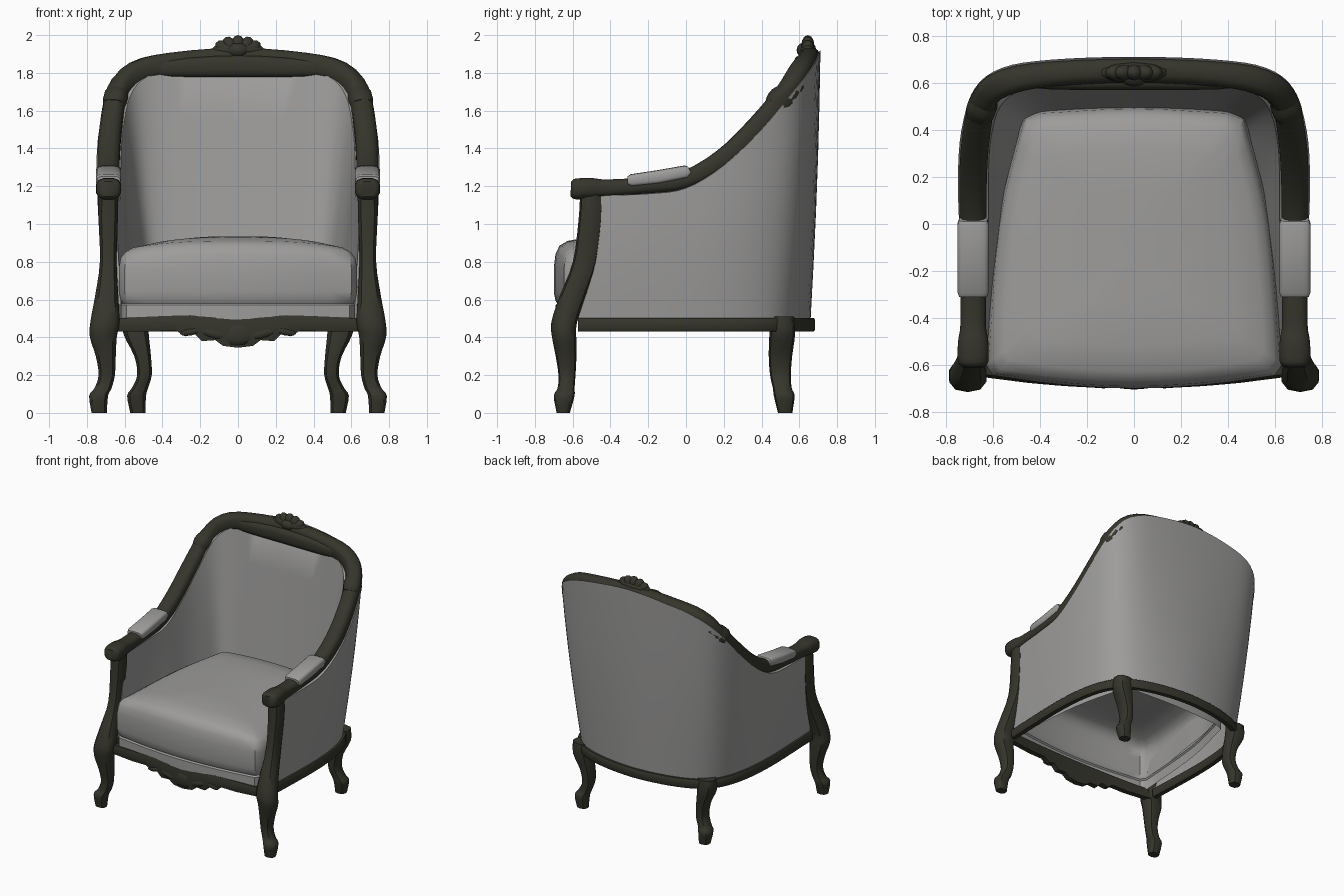
import bpy, bmesh, math
from mathutils import Vector

cube = bpy.data.objects.get("Cube")
if cube:
    bpy.data.objects.remove(cube, do_unlink=True)


def material(name, rgb):
    m = bpy.data.materials.new(name)
    m.use_nodes = True
    m.diffuse_color = (*rgb, 1)
    m.node_tree.nodes["Principled BSDF"].inputs["Base Color"].default_value = (*rgb, 1)
    return m


WOOD = material("dark olive wood", (0.036, 0.036, 0.025))
FABRIC = material("warm grey fabric", (0.34, 0.335, 0.33))
parts = []


def finish(name, bm, mat):
    bmesh.ops.recalc_face_normals(bm, faces=bm.faces)
    me = bpy.data.meshes.new(name)
    bm.to_mesh(me)
    bm.free()
    me.materials.append(mat)
    ob = bpy.data.objects.new(name, me)
    bpy.context.collection.objects.link(ob)
    parts.append(ob)


def grid(name, rows, mat, start=True, closed=True):
    """Skin a list of rings, capping the end and optionally the start."""
    bm = bmesh.new()
    rings = [[bm.verts.new(p) for p in row] for row in rows]
    n = len(rings[0])
    for a, b in zip(rings, rings[1:]):
        for i in range(n if closed else n - 1):
            j = (i + 1) % n
            bm.faces.new((a[i], a[j], b[j], b[i]))
    if start:
        bm.faces.new(rings[0])
    bm.faces.new(rings[-1])
    finish(name, bm, mat)


def smooth(pts, steps=4):
    """Catmull-Rom through tuples of any length."""
    pts = [Vector(p) for p in pts]
    ext = [pts[0] * 2 - pts[1]] + pts + [pts[-1] * 2 - pts[-2]]
    out = []
    for a, b, c, d in zip(ext, ext[1:], ext[2:], ext[3:]):
        for k in range(steps):
            t = k / steps
            out.append((b * 2 + (c - a) * t + (a * 2 - b * 5 + c * 4 - d) * t * t
                        + (b * 3 - a - c * 3 + d) * t ** 3) * 0.5)
    return out + [pts[-1]]


def both(half):
    """Continue a side-to-centre path to the other side."""
    return half + [(-p[0], *p[1:]) for p in reversed(half[:-1])]


def oval(n, power):
    f = lambda v: math.copysign(abs(v) ** power, v)
    return [(f(math.cos(a)), f(math.sin(a)))
            for a in (2 * math.pi * (i + 0.5) / n for i in range(n))]


def sweep(name, path, mat, n=12, power=0.7):
    """Path points are x, y, z, half width, half height."""
    rows = []
    for i, p in enumerate(path):
        c = Vector(p[:3])
        t = Vector(path[min(i + 1, len(path) - 1)][:3]) - Vector(path[max(i - 1, 0)][:3])
        t.normalize()
        side = t.cross(Vector((0, 0, 1))).normalized()
        up = side.cross(t)
        rows.append([c + side * u * p[3] + up * v * p[4] for u, v in oval(n, power)])
    grid(name, rows, mat)


def leg(name, stations, s):
    """Level rings at x, y, z, half width, half depth."""
    grid(name, [[(s * (p[0] + u * p[3]), p[1] + v * p[4], p[2]) for u, v in oval(10, 0.8)]
                for p in smooth(stations, 3)], WOOD)


def blob(name, loc, size, roll=0.0):
    """Small carved lobe."""
    bm = bmesh.new()
    bmesh.ops.create_uvsphere(bm, u_segments=10, v_segments=6, radius=1)
    c, s = math.cos(roll), math.sin(roll)
    for v in bm.verts:
        x, y, z = (v.co[i] * size[i] for i in range(3))
        v.co = Vector(loc) + Vector((x * c + z * s, y, z * c - x * s))
    finish(name, bm, WOOD)


# Upholstered wraparound shell, hollow and open below
outer_top = [(.72, -.47, 1.15), (.74, -.2, 1.16), (.745, 0, 1.19), (.75, .2, 1.31), (.735, .4, 1.5),
             (.68, .575, 1.71), (.562, .665, 1.825), (.35, .7, 1.885), (0, .712, 1.92)]
outer_low = [(.68, -.57), (.69, -.3), (.695, -.05), (.68, .18), (.64, .36),
             (.57, .49), (.45, .575), (.25, .635), (0, .66)]
inner_top = [(.65, -.47, 1.15), (.63, -.2, 1.17), (.62, 0, 1.2), (.62, .2, 1.33), (.61, .36, 1.49),
             (.57, .5, 1.68), (.48, .57, 1.78), (.33, .595, 1.8), (0, .61, 1.8)]
inner_low = [(.62, -.6), (.59, -.3), (.55, -.05), (.525, .15), (.49, .3),
             (.45, .42), (.37, .46), (.22, .47), (0, .47)]
low = lambda pts, z: smooth(both([(x, y, z) for x, y in pts]))
shell = []
for ot, ol, it, il in zip(smooth(both(outer_top)), low(outer_low, .5),
                          smooth(both(inner_top)), low(inner_low, .58)):
    ring = []
    for a, b, bulge in ((ol, ot, 0.012), (it, il, 0.0)):
        for k in range(6):
            t = k / 5
            p = a.lerp(b, t)
            grow = 1 + bulge * math.sin(math.pi * t)
            ring.append((p.x * grow, p.y * grow, p.z))
    shell.append(ring)
grid("upholstered_shell", shell, FABRIC, closed=False)

# Carved rail running from arm to arm over the back
rail = [(.685, -.61, 1.185, .045, .04), (.685, -.585, 1.185, .066, .056), (.685, -.5, 1.19, .066, .055),
        (.685, -.42, 1.19, .055, .047), (.685, -.2, 1.205, .058, .045), (.685, 0, 1.235, .058, .05),
        (.685, .2, 1.345, .06, .057), (.672, .375, 1.505, .06, .062), (.635, .535, 1.69, .058, .062),
        (.54, .605, 1.8, .058, .062), (.35, .64, 1.845, .055, .064), (0, .655, 1.865, .055, .07)]
sweep("top_rail", smooth(both(rail), 3), WOOD)

# Carved panel on the front of the top rail
panel = [(.5, .605, 1.815, .01, .015), (.36, .605, 1.825, .032, .045), (0, .61, 1.835, .04, .058)]
sweep("crest_panel", smooth(both(panel), 3), WOOD)

# Crest carving: a shell of overlapping lobes on a low mound
blob("crest_mound", (0, .645, 1.92), (.15, .045, .045))
for i in range(-2, 3):
    a = i * 0.5
    blob("crest_lobe", (.085 * math.sin(a), .645, 1.91 + .035 * math.cos(a)),
         (.04, .035, .055), a)
blob("crest_boss", (0, .625, 1.92), (.06, .04, .04))

# Curved base rail under the shell
sweep("base_rail", [(*p, .024, .036) for p in low(outer_low, .467)], WOOD, n=8, power=0.35)

# Legs, arm posts, pads and rail collars, one of each per side
front_leg = [(.685, -.5, 1.17, .054, .06), (.687, -.505, 1.02, .053, .064), (.687, -.535, .8, .046, .064),
             (.695, -.6, .62, .064, .068), (.705, -.645, .48, .08, .068), (.713, -.645, .4, .074, .064),
             (.70, -.635, .3, .055, .055), (.695, -.63, .2, .045, .045), (.715, -.635, .13, .047, .045),
             (.738, -.645, .09, .052, .055), (.735, -.65, 0, .042, .035)]
back_leg = [(.54, .515, .51, .07, .058), (.54, .51, .42, .07, .068), (.505, .5, .3, .046, .062),
            (.495, .5, .2, .04, .055), (.52, .51, .13, .045, .05), (.537, .52, .09, .052, .055),
            (.53, .525, 0, .042, .038)]
pad = [(.685, -.31, 1.23, .06, .022), (.685, -.29, 1.23, .067, .034),
       (.685, -.15, 1.247, .067, .038), (.685, 0, 1.275, .067, .036), (.685, .02, 1.285, .06, .022)]
collar = [(.656, .47, 1.62, .057, .06), (.65, .49, 1.642, .064, .07),
          (.642, .512, 1.667, .064, .07), (.633, .53, 1.687, .057, .06)]
for s, tag in ((1, "left"), (-1, "right")):
    leg(tag + "_front_leg_and_post", front_leg, s)
    leg(tag + "_back_leg", back_leg, s)
    flip = lambda pts: [(s * p[0], *p[1:]) for p in pts]
    sweep(tag + "_arm_pad", flip(pad), FABRIC, n=16, power=0.5)
    sweep(tag + "_rail_collar", flip(collar), WOOD)

# Seat band and cushion in one hollow stack over a bowed outline
outline = smooth([(.6, -.645), (.3, -.685), (0, -.7), (-.3, -.685), (-.6, -.645)], 3)
outline += smooth([(-.63, -.6), (-.58, 0), (-.475, .45)], 4)
outline += smooth([(-.4, .48), (0, .5), (.4, .48)], 3)
outline += smooth([(.475, .45), (.58, 0), (.63, -.6)], 4)
levels = [(.985, .49, 0), (.985, .57, 0), (.97, .58, 0), (.985, .595, 0), (1, .64, 0), (1, .77, 0),
          (.985, .82, .02), (.95, .85, .035), (.88, .875, .035), (.7, .9, .03), (.4, .925, .01),
          (.1, .935, 0)]
cy = -0.1
grid("seat_cushion",
     [[(p.x * k, cy + (p.y - cy) * k, z + dome * (1 - abs(p.x / .63) ** 3)) for p in outline]
      for k, z, dome in levels], FABRIC, start=False)

# Scalloped front apron
edge = both([(.66, .43), (.45, .43), (.33, .437), (.28, .405), (.23, .42), (.19, .38),
             (.12, .385), (.08, .355), (0, .345)])
apron = []
for x, z in edge:
    y = -.695 + .05 * (x / .66) ** 2
    top = .52 - .02 * (x / .66) ** 2
    apron.append([(x, y + .05, z), (x, y + .008, z), (x, y - .005, (z + top) / 2),
                  (x, y + .008, top), (x, y + .05, top)])
grid("front_apron", apron, WOOD)
blob("apron_boss", (0, -.685, .415), (.08, .02, .06))
for s in (1, -1):
    blob("apron_leaf", (s * .13, -.682, .42), (.08, .018, .025), s * -0.25)
    blob("apron_scroll", (s * .25, -.677, .43), (.06, .016, .02), s * 0.2)

# Smooth shading with crisp edges kept
bpy.ops.object.select_all(action='DESELECT')
for ob in parts:
    ob.select_set(True)
bpy.context.view_layer.objects.active = parts[0]
bpy.ops.object.shade_smooth_by_angle(angle=math.radians(40))
